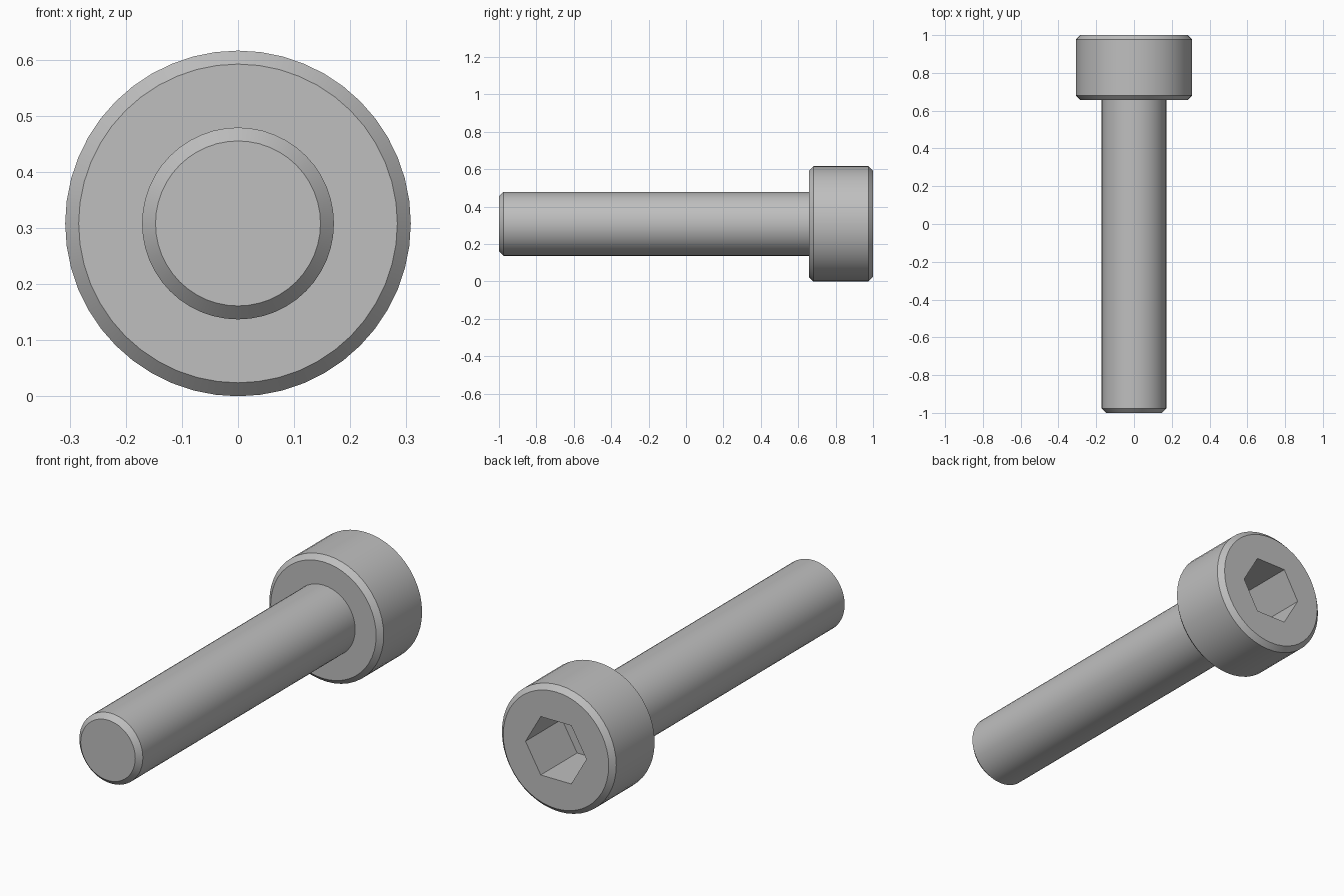
import bpy, bmesh
from math import cos, sin, tau, radians

cube = bpy.data.objects.get("Cube")
if cube:
    bpy.data.objects.remove(cube, do_unlink=True)

# Main sizes
SEGMENTS = 48
HEAD_R, SHANK_R, CHAMFER = 0.308, 0.171, 0.024
HEAD_FRONT = 0.657
SOCKET_R, SOCKET_DEPTH = 0.164, 0.28

steel = bpy.data.materials.new("steel grey")
steel.use_nodes = True
colour = (0.52, 0.52, 0.52, 1)
steel.diffuse_color = colour
steel.node_tree.nodes["Principled BSDF"].inputs["Base Color"].default_value = colour

bm = bmesh.new()


def ring(radius, y, count):
    """Circle of vertices round the screw axis."""
    return [bm.verts.new((radius * cos(tau * i / count), y,
                          HEAD_R + radius * sin(tau * i / count)))
            for i in range(count)]


def join(a, b):
    """Band of quads between two rings of equal count."""
    n = len(a)
    for i in range(n):
        j = (i + 1) % n
        bm.faces.new((a[i], a[j], b[j], b[i]))


# Shank and head as one turned profile: (radius, y) from the tip to the rim
profile = [
    (SHANK_R - CHAMFER, -1),
    (SHANK_R, -1 + CHAMFER),
    (SHANK_R, HEAD_FRONT),
    (HEAD_R - CHAMFER, HEAD_FRONT),
    (HEAD_R, HEAD_FRONT + CHAMFER),
    (HEAD_R, 1 - CHAMFER),
    (HEAD_R - CHAMFER, 1),
]
rings = [ring(r, y, SEGMENTS) for r, y in profile]
for a, b in zip(rings, rings[1:]):
    join(a, b)
bm.faces.new(rings[0])

# Hexagonal socket sunk into the head
mouth = ring(SOCKET_R, 1, 6)
floor = ring(SOCKET_R, 1 - SOCKET_DEPTH, 6)
join(mouth, floor)
bm.faces.new(floor)

# Flat end of the head, one face beside each side of the socket
rim, step = rings[-1], SEGMENTS // 6
for k in range(6):
    arc = [rim[(k * step + i) % SEGMENTS] for i in range(step + 1)]
    bm.faces.new(arc + [mouth[(k + 1) % 6], mouth[k]])

bmesh.ops.recalc_face_normals(bm, faces=bm.faces[:])
mesh = bpy.data.meshes.new("socket_head_screw")
bm.to_mesh(mesh)
bm.free()
mesh.materials.append(steel)

screw = bpy.data.objects.new("socket_head_screw", mesh)
bpy.context.collection.objects.link(screw)
bpy.ops.object.select_all(action="DESELECT")
screw.select_set(True)
bpy.context.view_layer.objects.active = screw
bpy.ops.object.shade_smooth_by_angle(angle=radians(30))
